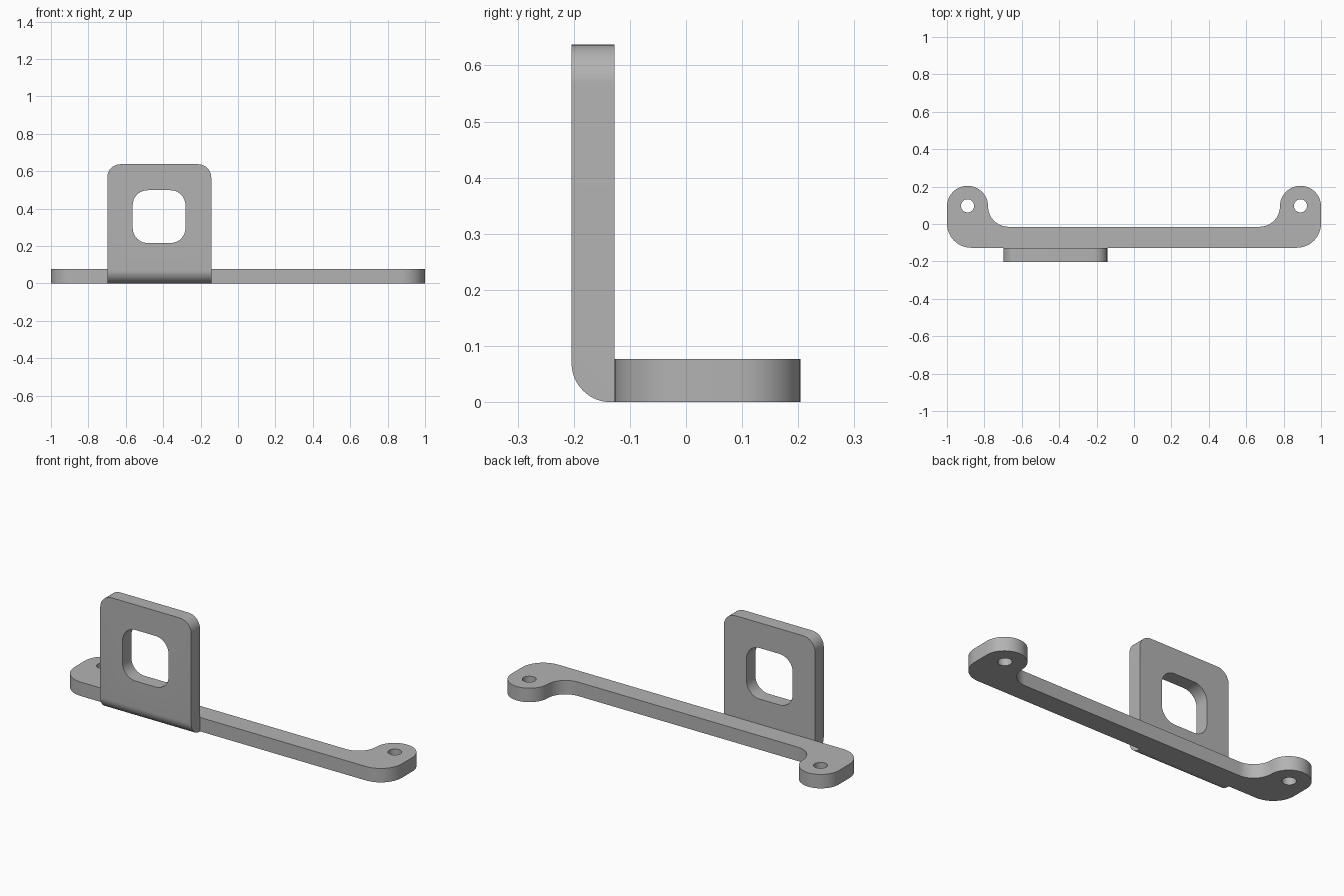
import bpy, bmesh
from math import sin, cos, radians
from mathutils import Matrix

cube = bpy.data.objects.get("Cube")
if cube:
    bpy.data.objects.remove(cube, do_unlink=True)

THICK = 0.077
FRONT, SEAM, BACK = -0.204, -0.127, 0.204
HEIGHT = 0.637

grey = bpy.data.materials.new("plain grey")
grey.use_nodes = True
grey.diffuse_color = (0.45, 0.45, 0.45, 1)
grey.node_tree.nodes["Principled BSDF"].inputs["Base Color"].default_value = (0.45, 0.45, 0.45, 1)


def arc(cx, cy, r, start, end, steps=14):
    angles = [radians(start + (end - start) * i / steps) for i in range(steps + 1)]
    return [(cx + r * cos(a), cy + r * sin(a)) for a in angles]


def rounded_rect(x0, x1, y0, y1, r):
    return (arc(x1 - r, y1 - r, r, 0, 90) + arc(x0 + r, y1 - r, r, 90, 180)
            + arc(x0 + r, y0 + r, r, 180, 270) + arc(x1 - r, y0 + r, r, 270, 360))


def extrude_outline(name, loops, depth, matrix):
    """Fill an outline (further loops are holes) and extrude it along local z."""
    bm = bmesh.new()
    edges = []
    for loop in loops:
        verts = [bm.verts.new((x, y, 0)) for x, y in loop]
        edges += [bm.edges.new((v, verts[i - 1])) for i, v in enumerate(verts)]
    bmesh.ops.triangle_fill(bm, edges=edges, use_beauty=True, use_dissolve=False)
    result = bmesh.ops.extrude_face_region(bm, geom=bm.faces[:], use_keep_orig=True)
    moved = [g for g in result["geom"] if isinstance(g, bmesh.types.BMVert)]
    bmesh.ops.translate(bm, verts=moved, vec=(0, 0, depth))
    bmesh.ops.transform(bm, matrix=matrix, verts=bm.verts[:])
    bmesh.ops.recalc_face_normals(bm, faces=bm.faces[:])
    mesh = bpy.data.meshes.new(name)
    bm.to_mesh(mesh)
    bm.free()
    mesh.materials.append(grey)
    obj = bpy.data.objects.new(name, mesh)
    bpy.context.collection.objects.link(obj)
    return obj


def select_only(obj):
    bpy.ops.object.select_all(action="DESELECT")
    obj.select_set(True)
    bpy.context.view_layer.objects.active = obj


# Flat mounting bar: one half outline, mirrored, with a screw hole in each ear
EAR = 0.11
ear_x, ear_y = 1 - EAR, BACK - EAR
fillet = ear_y + 0.015
half = (arc(1 - 0.13, SEAM + 0.13, 0.13, -90, 0)
        + arc(ear_x, ear_y, EAR, 0, 180, 28)
        + arc(ear_x - EAR - fillet, ear_y, fillet, 0, -90)[1:])
outline = half + [(-x, y) for x, y in reversed(half)]
holes = [arc(s * ear_x, ear_y + 0.003, 0.035, 0, 360, 32)[:-1] for s in (-1, 1)]
bar = extrude_outline("mounting_bar", [outline] + holes, THICK, Matrix())

# Upright plate with rounded top corners and a rounded square window
x0, x1, r = -0.699, -0.143, 0.07
plate_outline = ([(x0, 0), (x1, 0)] + arc(x1 - r, HEIGHT - r, r, 0, 90)
                 + arc(x0 + r, HEIGHT - r, r, 90, 180))
window = rounded_rect(-0.563, -0.281, 0.216, 0.498, 0.08)
window = [p for i, p in enumerate(window) if i == 0 or (p[0] - window[i - 1][0]) ** 2 + (p[1] - window[i - 1][1]) ** 2 > 1e-8]
upright = Matrix.Translation((0, SEAM, 0)) @ Matrix.Rotation(radians(90), 4, "X")
plate = extrude_outline("upright_plate", [plate_outline, window], SEAM - FRONT, upright)

# Round the lower front edge by intersecting with a bent side profile
bend = 0.07
profile = ([(SEAM + 0.1, 0)] + [(SEAM + 0.1, 1), (FRONT - 0.0, 1)]
           + arc(FRONT + bend, bend, bend, 180, 270))
sideways = Matrix(((0, 0, 1, -1), (1, 0, 0, 0), (0, 1, 0, 0), (0, 0, 0, 1)))
cutter = extrude_outline("bend_cutter", [profile], 1, sideways)
cutter.hide_render = True
mod = plate.modifiers.new("bend", "BOOLEAN")
mod.operation = "INTERSECT"
mod.solver = "EXACT"
mod.object = cutter
select_only(plate)
bpy.ops.object.modifier_apply(modifier=mod.name)
bpy.data.objects.remove(cutter, do_unlink=True)

for obj in (bar, plate):
    select_only(obj)
    bpy.ops.object.shade_smooth_by_angle(angle=radians(30))
